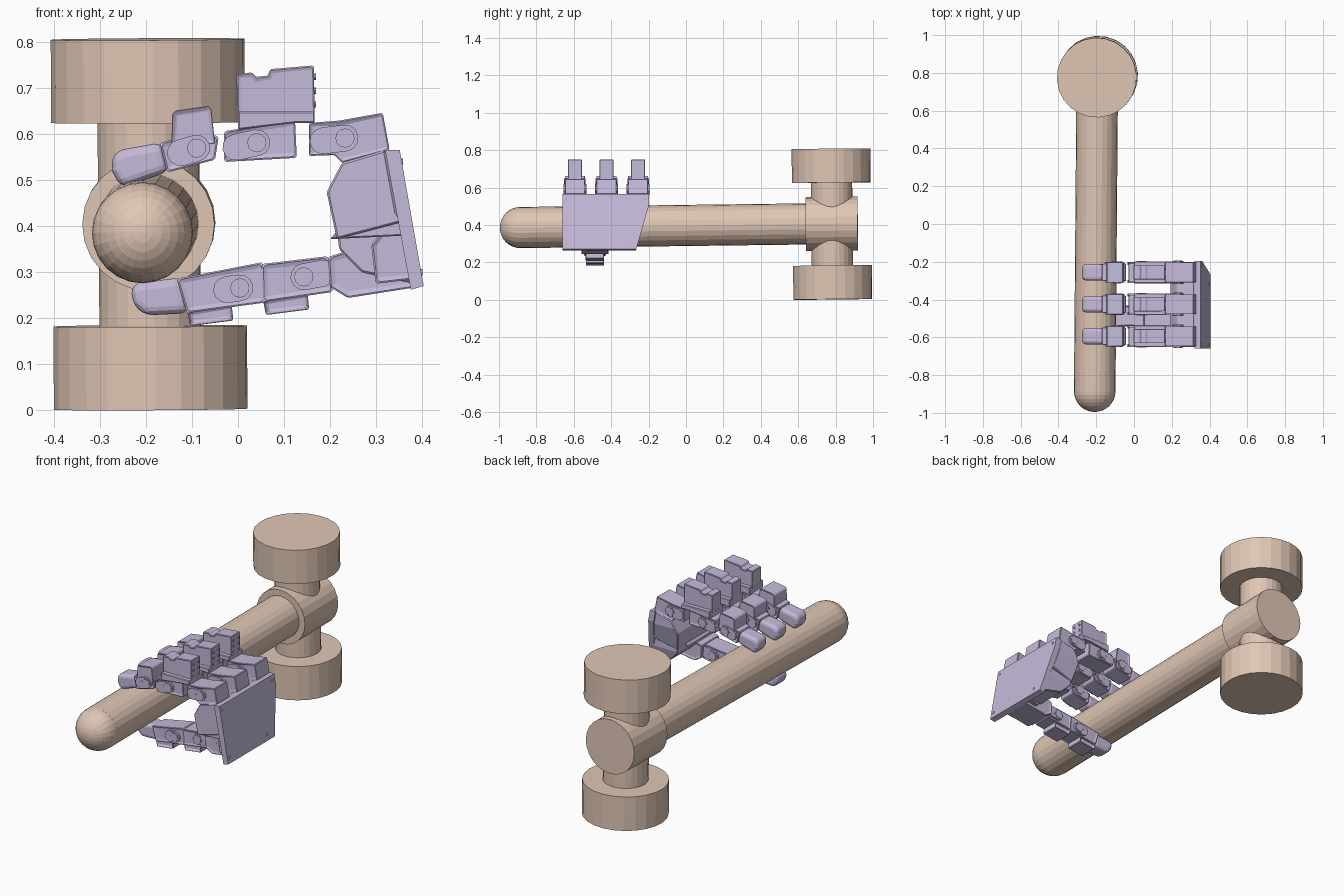
import bpy, bmesh, math
from mathutils import Vector


def material(name, rgb):
    m = bpy.data.materials.new(name)
    m.diffuse_color = (*rgb, 1)
    return m


TAN = material("tan", (0.74, 0.57, 0.46))
LILAC = material("lilac", (0.56, 0.49, 0.70))


def finish(name, bm, mat):
    bmesh.ops.recalc_face_normals(bm, faces=bm.faces)
    me = bpy.data.meshes.new(name)
    bm.to_mesh(me)
    bm.free()
    me.materials.append(mat)
    ob = bpy.data.objects.new(name, me)
    bpy.context.collection.objects.link(ob)
    return ob


def rod(name, a, b, r, mat, sides=24):
    """Cylinder between two points."""
    a, b = Vector(a), Vector(b)
    bm = bmesh.new()
    bmesh.ops.create_cone(bm, cap_ends=True, segments=sides, radius1=r, radius2=r, depth=(b - a).length)
    ob = finish(name, bm, mat)
    ob.location = (a + b) / 2
    ob.rotation_euler = (b - a).to_track_quat('Z', 'Y').to_euler()
    return ob


def prism(name, pts, y0, y1, bevel=0.0, recess=0.0, cut=None, segs=1):
    """Side profile in x, z extruded from y0 to y1; recess sinks both side faces."""
    bm = bmesh.new()
    face = bm.faces.new([bm.verts.new((x, y0, z)) for x, z in pts])
    ext = bmesh.ops.extrude_face_region(bm, geom=[face])['geom']
    for v in ext:
        if isinstance(v, bmesh.types.BMVert):
            v.co.y = y1
    bmesh.ops.recalc_face_normals(bm, faces=bm.faces)
    if cut:
        geom = bm.verts[:] + bm.edges[:] + bm.faces[:]
        res = bmesh.ops.bisect_plane(bm, geom=geom, plane_co=cut[0], plane_no=cut[1], clear_outer=True)
        edges = [e for e in res['geom_cut'] if isinstance(e, bmesh.types.BMEdge)]
        bmesh.ops.holes_fill(bm, edges=edges)
    if recess:
        caps = [f for f in bm.faces if abs(f.normal.y) > 0.9]
        bmesh.ops.inset_individual(bm, faces=caps, thickness=0.011, depth=-recess)
    ob = finish(name, bm, LILAC)
    if bevel:
        m = ob.modifiers.new("bevel", 'BEVEL')
        m.width, m.segments = bevel, segs
    return ob


def capsule(a, b, r, n=6):
    """Rounded bar outline from a to b."""
    t = math.atan2(b[1] - a[1], b[0] - a[0])
    out = []
    for c, start in ((b, t - math.pi / 2), (a, t + math.pi / 2)):
        for i in range(n + 1):
            ang = start + math.pi * i / n
            out.append((c[0] + r * math.cos(ang), c[1] + r * math.sin(ang)))
    return out


def joint(name, c, end, y, half):
    """Fork arm, horn disc and screws on both sides of a link."""
    for s in (-1, 1):
        p = sorted((y + s * (half - 0.012), y + s * (half + 0.004)))
        prism(name + "_fork", capsule(c, end, 0.029), *p)
        rod(name + "_horn", (c[0], y + s * half, c[1]), (c[0], y + s * (half + 0.008), c[1]), 0.021, LILAC, 12)
        for i in range(6):
            x, z = c[0] + 0.025 * math.cos(i * math.pi / 3), c[1] + 0.025 * math.sin(i * math.pi / 3)
            rod(name + "_screw", (x, y + s * half, z), (x, y + s * (half + 0.007), z), 0.004, LILAC, 6)


# Mallet: handle, sleeve, neck and two round faces
rod("handle", (-0.208, -0.885, 0.386), (-0.195, 0.70, 0.406), 0.11, TAN)
bm = bmesh.new()
bmesh.ops.create_uvsphere(bm, u_segments=24, v_segments=16, radius=0.11)
tip = finish("handle_end", bm, TAN)
tip.location, tip.rotation_euler = (-0.208, -0.885, 0.386), (math.pi / 2, 0, 0)
rod("sleeve", (-0.195, 0.64, 0.404), (-0.193, 0.918, 0.408), 0.144, TAN)
rod("neck", (-0.190, 0.784, 0.1), (-0.196, 0.777, 0.7), 0.111, TAN)
rod("lower_disc", (-0.190, 0.785, 0.002), (-0.191, 0.783, 0.183), 0.211, TAN)
rod("upper_disc", (-0.196, 0.777, 0.626), (-0.197, 0.775, 0.807), 0.211, TAN)

# Palm: back plate and body with a slanted lower corner
corner = ((0, -0.20, 0.50), (0, 0.21, -0.06))
prism("back_plate", [(0.32, 0.566), (0.352, 0.566), (0.404, 0.27), (0.376, 0.262)], -0.66, -0.197, cut=corner)
prism("palm_body", [(0.226, 0.538), (0.32, 0.566), (0.345, 0.43), (0.36, 0.41), (0.215, 0.372), (0.193, 0.475)],
      -0.65, -0.20, 0.004, cut=corner)
prism("palm_lower", [(0.215, 0.40), (0.36, 0.42), (0.385, 0.275), (0.27, 0.30), (0.22, 0.35)],
      -0.56, -0.24, 0.004, cut=corner)
prism("palm_rib", [(0.20, 0.372), (0.225, 0.402), (0.365, 0.425), (0.367, 0.38)], -0.64, -0.30, 0.003)
for y, z in ((-0.64, 0.54), (-0.22, 0.54), (-0.64, 0.30), (-0.32, 0.30)):
    x = 0.352 + (0.566 - z) * 0.176
    rod("plate_screw", (x - 0.01, y, z), (x + 0.003, y, z), 0.007, LILAC, 8)

# Three identical upper fingers
KNUCKLE = [(0.154, 0.625), (0.22, 0.63), (0.315, 0.647), (0.33, 0.566), (0.226, 0.538), (0.21, 0.555), (0.154, 0.553)]
MOTOR = [(-0.002, 0.638), (-0.003, 0.73), (0.03, 0.735), (0.04, 0.725), (0.065, 0.728), (0.07, 0.742),
         (0.165, 0.75), (0.167, 0.63), (0.12, 0.638)]
MIDDLE = [(-0.03, 0.607), (0.124, 0.632), (0.128, 0.549), (-0.03, 0.540)]
OUTER = [(-0.17, 0.582), (-0.07, 0.605), (-0.042, 0.595), (-0.05, 0.545), (-0.154, 0.517)]
BUMP = [(-0.145, 0.57), (-0.143, 0.645), (-0.135, 0.652), (-0.065, 0.662), (-0.058, 0.655), (-0.050, 0.58)]
TIP = [(-0.274, 0.556), (-0.252, 0.567), (-0.165, 0.583), (-0.150, 0.519), (-0.254, 0.484), (-0.274, 0.52)]
for y in (-0.594, -0.425, -0.256):
    prism("knuckle", KNUCKLE, y - 0.054, y + 0.054, 0.003, 0.005)
    prism("knuckle_motor", MOTOR, y - 0.038, y + 0.038, 0.003, 0.003)
    prism("motor_bracket", [(0.0, 0.61), (0.0, 0.65), (0.167, 0.65), (0.167, 0.625), (0.125, 0.625)],
          y - 0.058, y + 0.058, 0.003)
    prism("finger_middle", MIDDLE, y - 0.052, y + 0.052, 0.004, 0.006)
    prism("finger_outer", OUTER, y - 0.048, y + 0.048, 0.004, 0.006)
    prism("finger_bump", BUMP, y - 0.054, y + 0.054, 0.004, 0.006)
    prism("fingertip", TIP, y - 0.043, y + 0.043, 0.018, segs=3)
    joint("base_joint", (0.233, 0.592), (0.185, 0.586), y, 0.054)
    joint("middle_joint", (0.041, 0.582), (-0.005, 0.572), y, 0.052)
    joint("outer_joint", (-0.090, 0.570), (-0.125, 0.560), y, 0.050)
    # Motor face sockets
    for dy in (-0.02, 0.02):
        for z in (0.665, 0.695, 0.725):
            rod("motor_socket", (0.16, y + dy, z), (0.170, y + dy, z), 0.007, LILAC, 8)

# Thumb beneath the handle
T = -0.487
prism("thumb_base", [(0.196, 0.333), (0.30, 0.368), (0.37, 0.382), (0.404, 0.27), (0.239, 0.244), (0.2, 0.268)],
      T - 0.075, T + 0.075, 0.004, 0.006)
prism("thumb_motor", [(0.29, 0.36), (0.33, 0.41), (0.365, 0.40), (0.385, 0.285), (0.30, 0.275)],
      T - 0.10, T + 0.09, 0.004, 0.005)
prism("thumb_inner", [(0.052, 0.318), (0.196, 0.335), (0.206, 0.257), (0.054, 0.235)], T - 0.054, T + 0.054, 0.004, 0.006)
prism("thumb_outer", [(-0.133, 0.286), (0.054, 0.322), (0.059, 0.234), (-0.111, 0.211)], T - 0.052, T + 0.052, 0.004, 0.006)
prism("thumb_tip", [(-0.234, 0.269), (-0.215, 0.277), (-0.122, 0.289), (-0.108, 0.211), (-0.202, 0.206), (-0.228, 0.229)],
      T - 0.043, T + 0.043, 0.018, segs=3)
joint("thumb_outer_joint", (0.004, 0.266), (-0.025, 0.262), T, 0.052)
joint("thumb_inner_joint", (0.143, 0.290), (0.185, 0.298), T, 0.054)
for x, z in ((-0.111, 0.216), (0.054, 0.240)):
    prism("thumb_bump", [(x, z), (x + 0.097, z + 0.016), (x + 0.101, z - 0.021), (x + 0.007, z - 0.033)],
          T - 0.05, T + 0.05, 0.003, 0.012)
